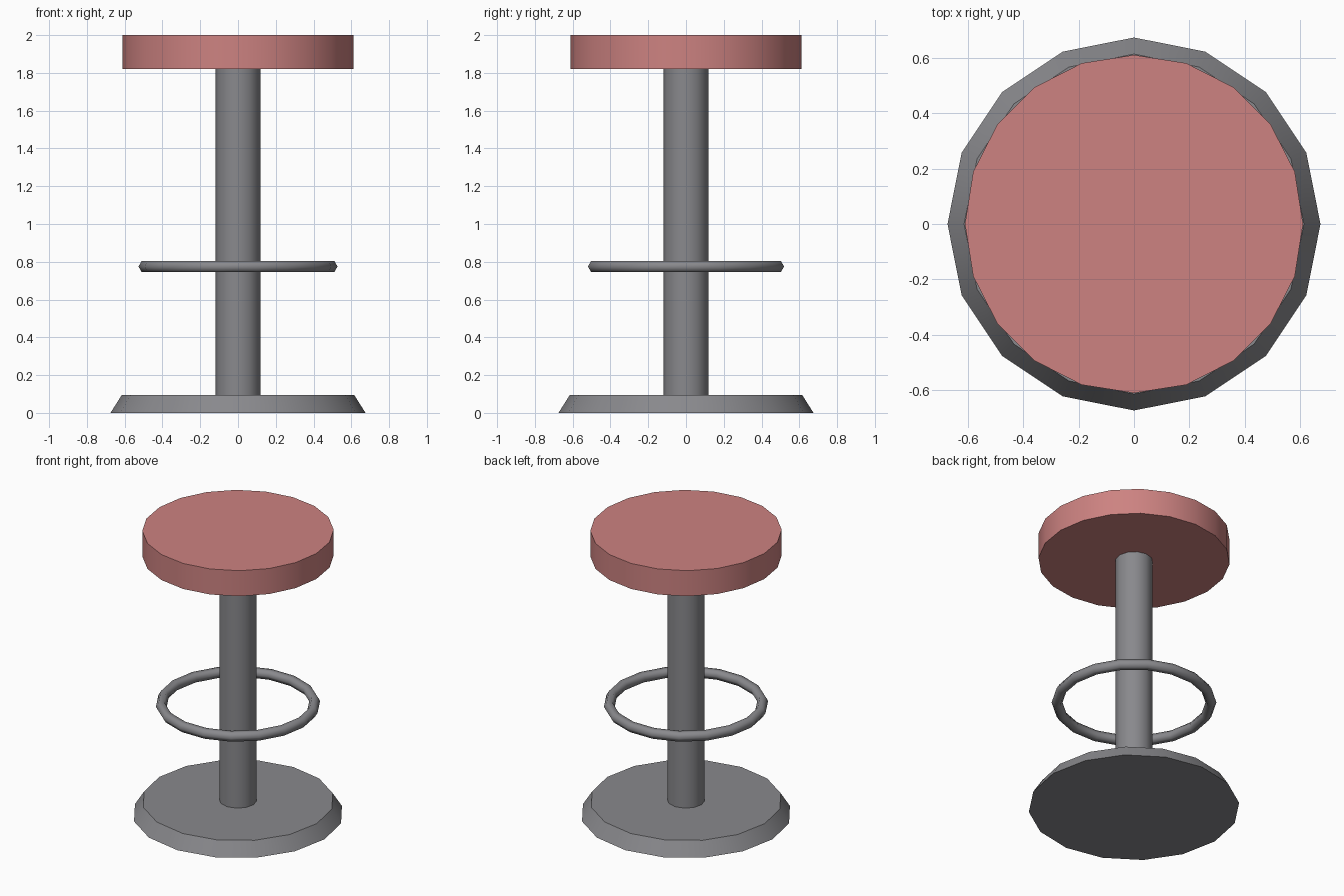
import bpy
import math

cube = bpy.data.objects.get("Cube")
if cube:
    bpy.data.objects.remove(cube, do_unlink=True)


def make_material(name, rgb):
    mat = bpy.data.materials.new(name)
    mat.use_nodes = True
    color = (*rgb, 1.0)
    mat.diffuse_color = color
    mat.node_tree.nodes["Principled BSDF"].inputs["Base Color"].default_value = color
    return mat


def finish(name, mat, angle):
    obj = bpy.context.object
    obj.name = name
    obj.data.name = name
    obj.data.materials.append(mat)
    bpy.ops.object.shade_smooth_by_angle(angle=math.radians(angle))
    return obj


def add_disc(name, sides, bottom_radius, top_radius, bottom, top, mat):
    """Upright cylinder or frustum between two heights."""
    bpy.ops.mesh.primitive_cone_add(
        vertices=sides, radius1=bottom_radius, radius2=top_radius,
        depth=top - bottom, location=(0, 0, (bottom + top) / 2))
    return finish(name, mat, 40)


metal = make_material("grey metal", (0.25, 0.25, 0.265))
cushion = make_material("dusty red cushion", (0.61, 0.225, 0.22))

# Floor plate with sloping rim
add_disc("base", 16, 0.675, 0.615, 0, 0.095, metal)

# Central column
add_disc("column", 12, 0.12, 0.12, 0.095, 1.82, metal)

# Round seat
add_disc("seat", 20, 0.612, 0.612, 1.82, 2, cushion)

# Floating foot ring with a hexagonal section
bpy.ops.mesh.primitive_torus_add(
    major_segments=18, minor_segments=6, major_radius=0.492,
    minor_radius=0.035, location=(0, 0, 0.775))
finish("foot_ring", metal, 65)
